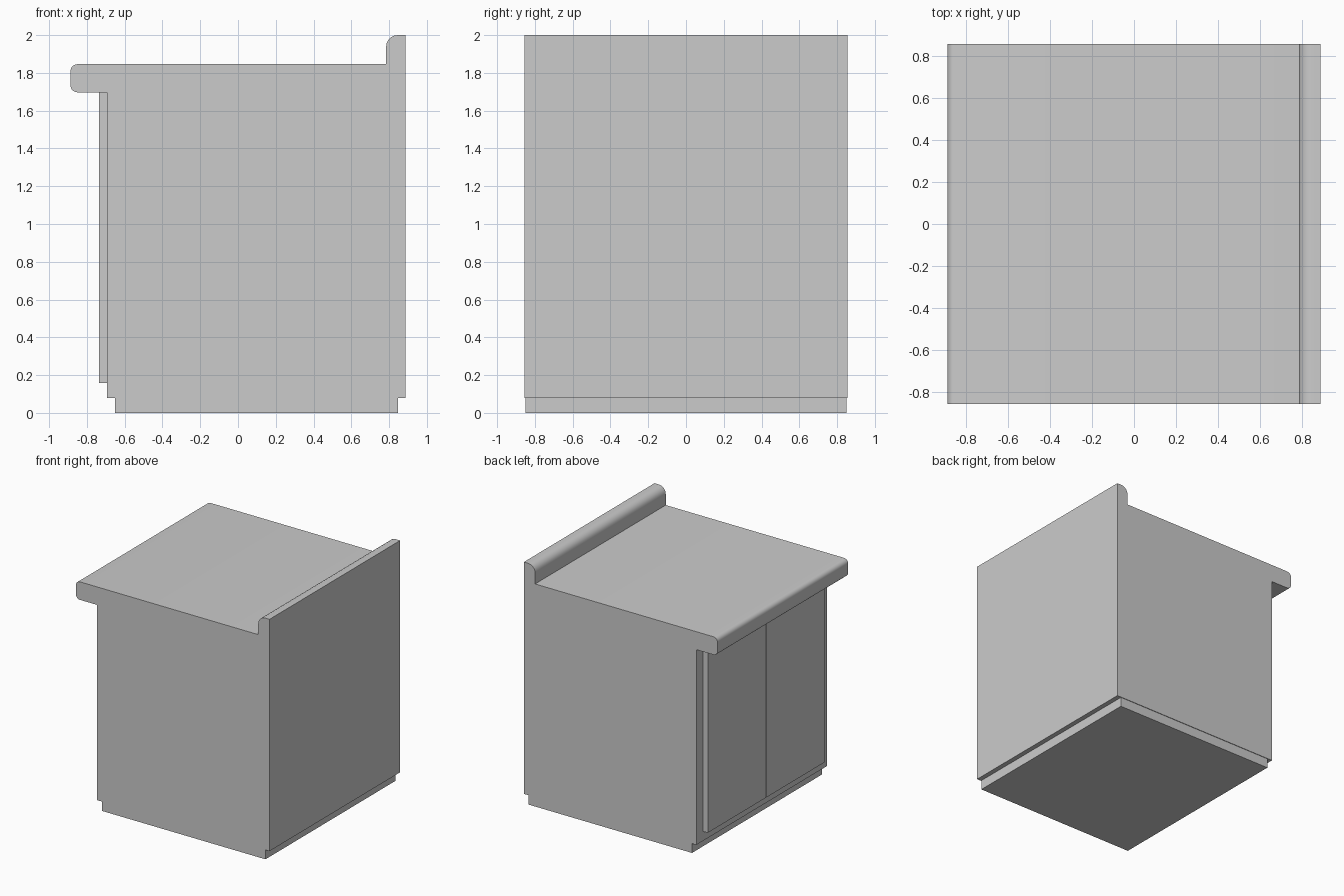
import bpy, bmesh, math

if "Cube" in bpy.data.objects:
    bpy.data.objects.remove(bpy.data.objects["Cube"])

HALF_W = 0.855


def finish(bm, name):
    bmesh.ops.recalc_face_normals(bm, faces=bm.faces)
    mesh = bpy.data.meshes.new(name)
    bm.to_mesh(mesh)
    bm.free()
    obj = bpy.data.objects.new(name, mesh)
    bpy.context.collection.objects.link(obj)
    return obj


def box(name, lo, hi):
    bm = bmesh.new()
    bmesh.ops.create_cube(bm, size=1)
    for v in bm.verts:
        for i in range(3):
            v.co[i] = lo[i] if v.co[i] < 0 else hi[i]
    return finish(bm, name)


def arc(cx, cz, r, start, end, steps=5):
    angles = [math.radians(start + (end - start) * i / steps) for i in range(steps + 1)]
    return [(cx + r * math.cos(a), cz + r * math.sin(a)) for a in angles]


def extrude_profile(name, points, half):
    bm = bmesh.new()
    face = bm.faces.new([bm.verts.new((x, -half, z)) for x, z in points])
    geom = bmesh.ops.extrude_face_region(bm, geom=[face])["geom"]
    moved = [g for g in geom if isinstance(g, bmesh.types.BMVert)]
    bmesh.ops.translate(bm, verts=moved, vec=(0, 2 * half, 0))
    return finish(bm, name)


# Recessed plinth and cabinet carcass
box("plinth", (-0.65, -0.85, 0), (0.847, 0.85, 0.08))
box("cabinet_body", (-0.693, -HALF_W, 0.08), (0.887, HALF_W, 1.697))

# Pair of doors on the -x side
for side, name in ((1, "left_door"), (-1, "right_door")):
    y0, y1 = sorted((side * 0.003, side * 0.765))
    box(name, (-0.735, y0, 0.157), (-0.693, y1, 1.697))

# Countertop with rounded nose and rounded upstand, one extruded profile
r, s = 0.037, 0.062
profile = [(0.887, 1.697), (0.887, 2.0)]
profile += arc(0.784 + s, 2.0 - s, s, 90, 180)
profile += [(0.784, 1.846)]
profile += arc(-0.887 + r, 1.846 - r, r, 90, 180)
profile += arc(-0.887 + r, 1.697 + r, r, 180, 270)
top = extrude_profile("countertop", profile, HALF_W)

bpy.ops.object.select_all(action="DESELECT")
top.select_set(True)
bpy.context.view_layer.objects.active = top
bpy.ops.object.shade_smooth_by_angle(angle=math.radians(30))
